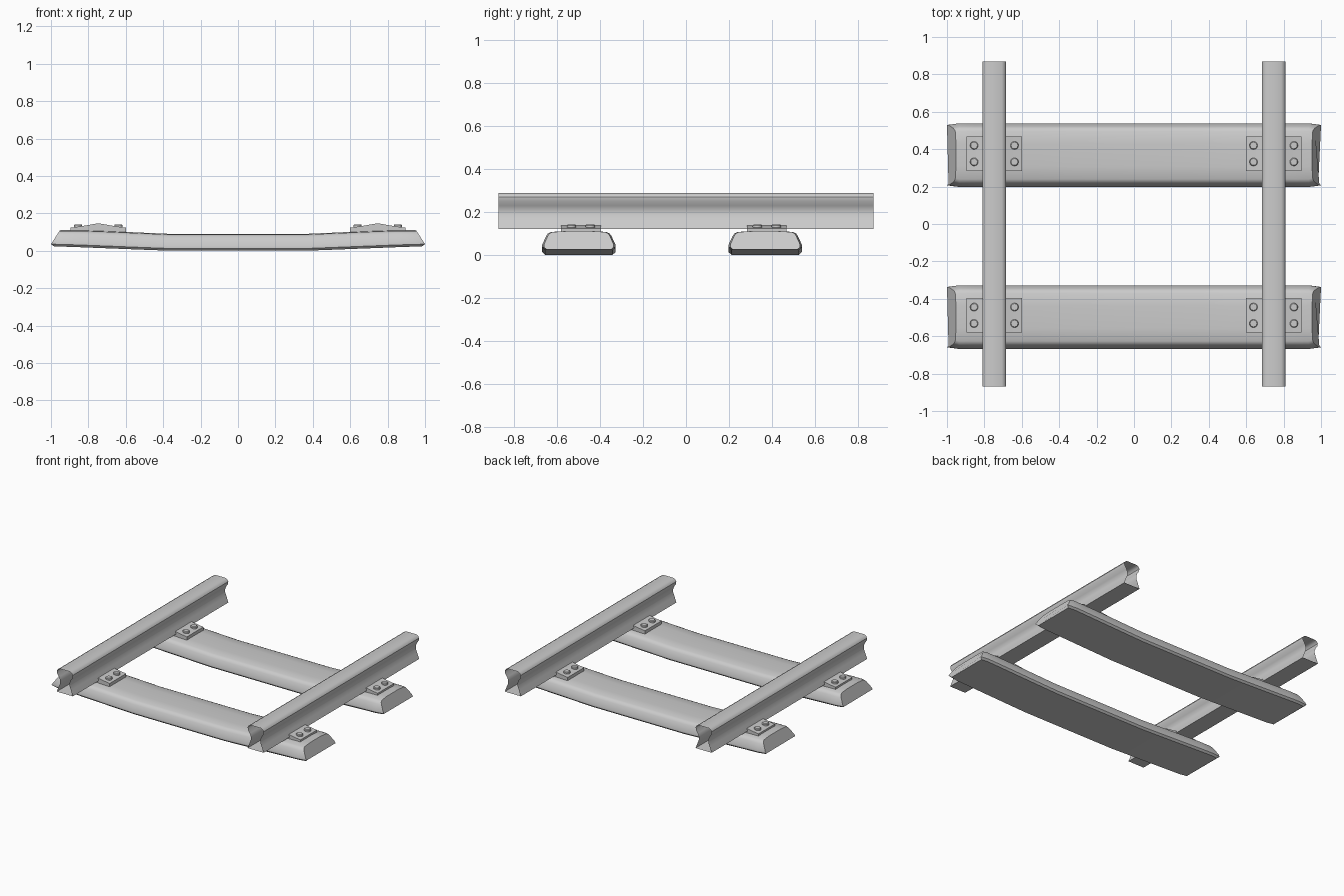
import bpy, bmesh, math

if "Cube" in bpy.data.objects:
    bpy.data.objects.remove(bpy.data.objects["Cube"])

SLEEPER_Y = (-0.498, 0.368)
PLATE_Y = (-0.488, 0.376)
RAIL_X = 0.747


def loft(name, rings, cap=True, angle=35):
    """Skin closed rings of points into one smooth-shaded object."""
    bm = bmesh.new()
    vs = [[bm.verts.new(p) for p in ring] for ring in rings]
    n = len(vs[0])
    for a, b in zip(vs, vs[1:]):
        for i in range(n):
            j = (i + 1) % n
            bm.faces.new((a[i], a[j], b[j], b[i]))
    if cap:
        bm.faces.new(vs[0])
        bm.faces.new(vs[-1])
    bmesh.ops.recalc_face_normals(bm, faces=bm.faces)
    me = bpy.data.meshes.new(name)
    bm.to_mesh(me)
    bm.free()
    ob = bpy.data.objects.new(name, me)
    bpy.context.collection.objects.link(ob)
    bpy.ops.object.select_all(action='DESELECT')
    ob.select_set(True)
    bpy.context.view_layer.objects.active = ob
    bpy.ops.object.shade_smooth_by_angle(angle=math.radians(angle))
    return ob


def mirrored(half):
    """Close a right-hand half profile with its mirror image."""
    return half + [(-a, b) for a, b in reversed(half)]


# Sleepers: rounded trough section, raised ends with sloping flaps
section = mirrored([(0.157, 0.0), (0.17, 0.012), (0.17, 0.026), (0.152, 0.066),
                    (0.144, 0.078), (0.128, 0.086), (0.06, 0.09)])
half_stations = [(0.36, 0.0, 0.0), (0.52, 0.006, 0.007), (0.7, 0.013, 0.015),
                 (0.85, 0.019, 0.020), (0.935, 0.022, 0.020)]
stations = [(-x, b, t) for x, b, t in reversed(half_stations)] + half_stations


def sleeper_ring(x, bottom, top, y0):
    return [(x, y0 + y, z + bottom + (top - bottom) * z / 0.09) for y, z in section]


def flap_ring(sign, y0):
    # lower rim reaches furthest out, the upper edge leans inwards
    ring = []
    for y, z in section:
        t = max(0.0, (z - 0.012) / 0.078)
        x = 0.985 if z == 0 else 1.0 - 0.048 * t
        ring.append((sign * x, y0 + y * 0.95, 0.024 + z * 0.95))
    return ring


for k, y0 in enumerate(SLEEPER_Y):
    rings = [flap_ring(-1, y0)]
    rings += [sleeper_ring(x, b, t, y0) for x, b, t in stations]
    rings.append(flap_ring(1, y0))
    loft(f"sleeper_{k + 1}", rings)

# Rails: open-ended extrusions with a rounded head, waist and flared foot
rail = mirrored([(0.063, 0.12), (0.048, 0.158), (0.037, 0.185), (0.036, 0.205),
                 (0.045, 0.228), (0.06, 0.25), (0.062, 0.268), (0.055, 0.28),
                 (0.04, 0.288)])
for side, s in (("left", -1), ("right", 1)):
    loft(f"{side}_rail", [[(s * RAIL_X + x, y, z) for x, z in rail]
                          for y in (-0.87, 0.87)], cap=False)

# Fixing plates with a ridged top, and the bolts that hold them
plate = mirrored([(0.148, 0.1), (0.148, 0.123), (0.085, 0.132), (0.0, 0.147)][:3])
plate = plate[:3] + [(0.0, 0.147)] + plate[3:]
for s in (-1, 1):
    for y0 in PLATE_Y:
        cx = s * RAIL_X
        loft("fixing_plate", [[(cx + x, y0 + y, z) for x, z in plate]
                              for y in (-0.092, 0.092)], angle=5)
        for bx in (-0.108, 0.108):
            for by in (-0.044, 0.044):
                circle = [(math.cos(i * math.pi / 6), math.sin(i * math.pi / 6))
                          for i in range(12)]
                loft("bolt", [[(cx + bx + r * c, y0 + by + r * d, z) for c, d in circle]
                              for r, z in ((0.022, 0.115), (0.022, 0.137), (0.018, 0.141))])
